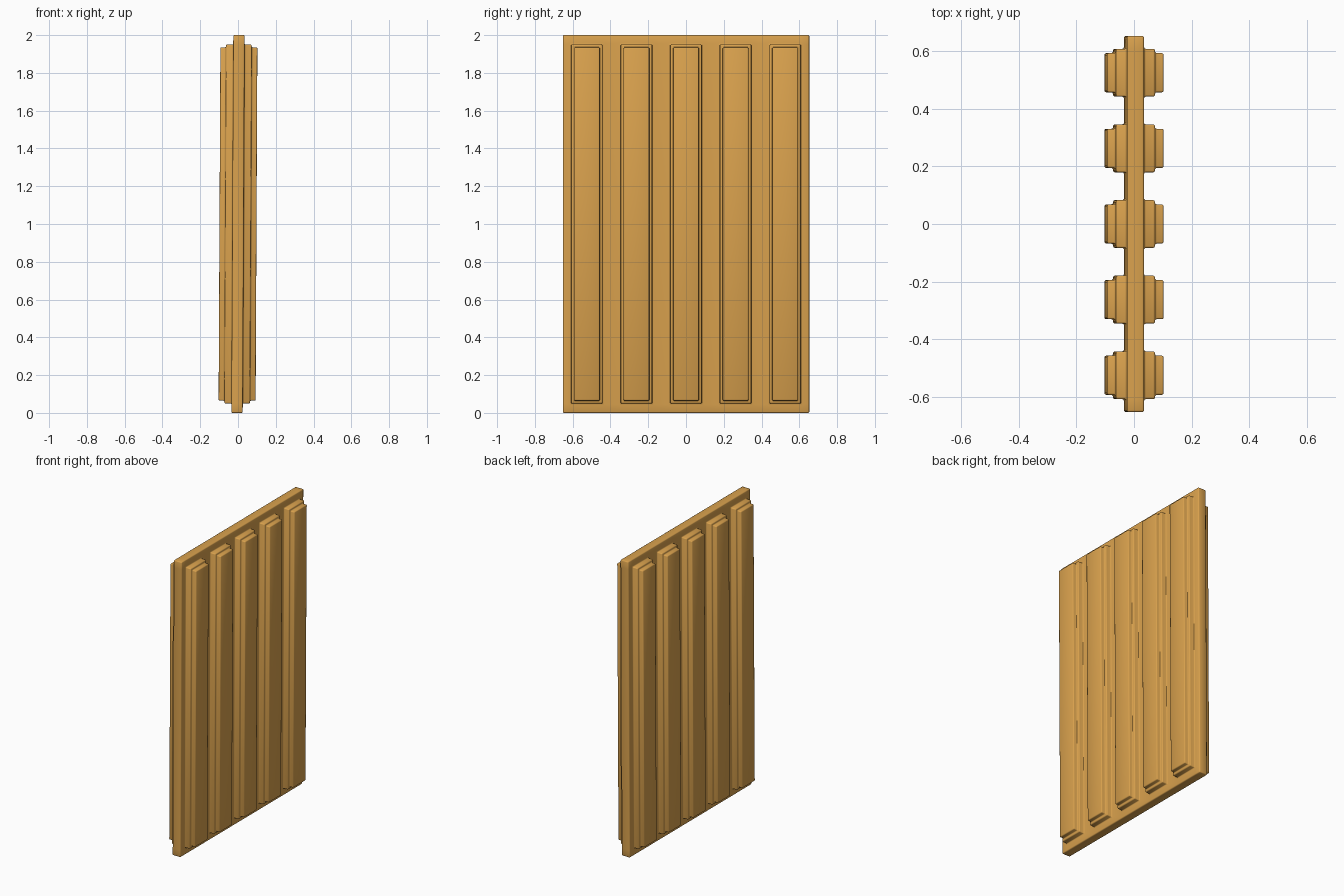
import bpy, bmesh
from mathutils import Matrix, Vector

cube = bpy.data.objects.get("Cube")
if cube:
    bpy.data.objects.remove(cube, do_unlink=True)

# Dimensions
THICK, WIDTH, HEIGHT = 0.06, 1.305, 2.0
PITCH, HALF = 0.2625, 0.083
BOTTOM, TOP = 0.05, 1.95
LEAN = 0.005

wood = bpy.data.materials.new("honey wood")
wood.use_nodes = True
colour = (0.70, 0.36, 0.075, 1)
wood.diffuse_color = colour
wood.node_tree.nodes["Principled BSDF"].inputs["Base Color"].default_value = colour

# Slab
bm = bmesh.new()
bmesh.ops.create_cube(bm, size=1)
bmesh.ops.scale(bm, vec=(THICK, WIDTH, HEIGHT), verts=bm.verts)
bmesh.ops.translate(bm, vec=(0, 0, HEIGHT / 2), verts=bm.verts)


def cut(point, normal):
    bmesh.ops.bisect_plane(bm, geom=bm.verts[:] + bm.edges[:] + bm.faces[:],
                           plane_co=point, plane_no=normal)


# Outline of the five raised panels on both sides
centres = [i * PITCH for i in range(-2, 3)]
for y in centres:
    for side in (-1, 1):
        cut((0, y + side * HALF, 0), (0, 1, 0))
for z in (BOTTOM, TOP):
    cut((0, 0, z), (0, 0, 1))


def is_panel(face):
    c = face.calc_center_median()
    return (abs(face.normal.x) > 0.9 and BOTTOM < c.z < TOP
            and min(abs(c.y - y) for y in centres) < 0.01)


# Two steps per panel: raise, narrow, raise again
bm.normal_update()
panels = [f for f in bm.faces if is_panel(f)]
for inset, rise in ((0, 0.038), (0.015, 0), (0, 0.03)):
    bmesh.ops.inset_individual(bm, faces=panels, thickness=inset, depth=rise,
                               use_even_offset=True)
    bm.normal_update()

# Slight lean towards +x at the top
lean = Matrix.Identity(4)
lean[0][2] = LEAN
lean.translation = Vector((-LEAN * HEIGHT / 2, 0, 0))
bmesh.ops.transform(bm, matrix=lean, verts=bm.verts)
bmesh.ops.recalc_face_normals(bm, faces=bm.faces)

mesh = bpy.data.meshes.new("ribbed_panel")
bm.to_mesh(mesh)
bm.free()
mesh.materials.append(wood)
panel = bpy.data.objects.new("ribbed_panel", mesh)
bpy.context.collection.objects.link(panel)

# Soft rounded edges with smooth shading
for poly in mesh.polygons:
    poly.use_smooth = True
bevel = panel.modifiers.new("soft_edges", "BEVEL")
bevel.width = 0.006
bevel.segments = 2
bevel.limit_method = "ANGLE"
